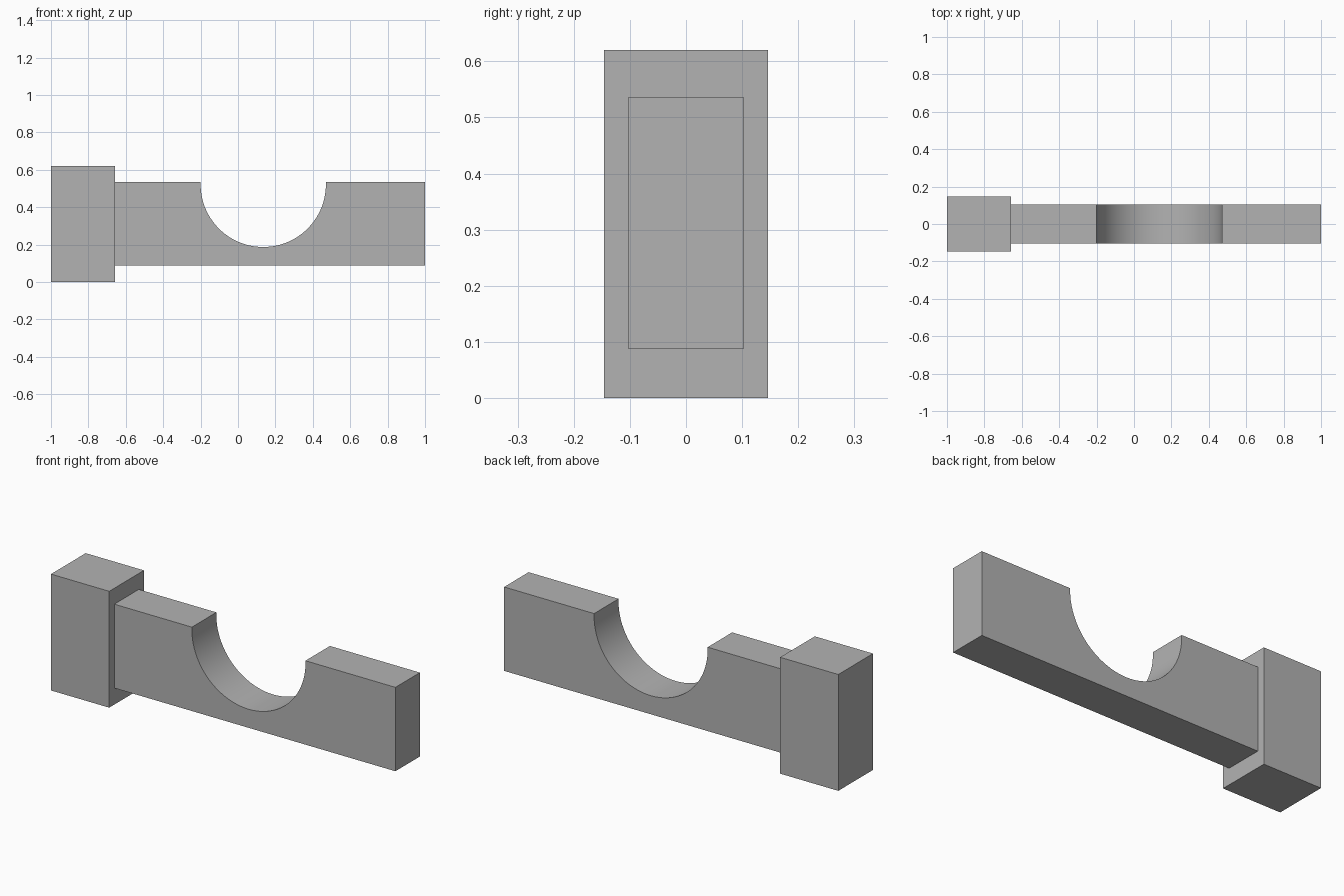
import bpy
import bmesh
from math import asin, cos, sin, pi, radians

cube = bpy.data.objects.get("Cube")
if cube:
    bpy.data.objects.remove(cube, do_unlink=True)

grey = bpy.data.materials.new("plain_grey")
grey.use_nodes = True
colour = (0.45, 0.45, 0.45, 1)
grey.diffuse_color = colour
grey.node_tree.nodes["Principled BSDF"].inputs["Base Color"].default_value = colour


def extrude_profile(name, outline, half_depth):
    """Make a solid from an x-z outline, centred on y = 0."""
    bm = bmesh.new()
    face = bm.faces.new([bm.verts.new((x, -half_depth, z)) for x, z in outline])
    new = bmesh.ops.extrude_face_region(bm, geom=[face])["geom"]
    verts = [v for v in new if isinstance(v, bmesh.types.BMVert)]
    bmesh.ops.translate(bm, verts=verts, vec=(0, 2 * half_depth, 0))
    bmesh.ops.recalc_face_normals(bm, faces=bm.faces[:])
    mesh = bpy.data.meshes.new(name)
    bm.to_mesh(mesh)
    bm.free()
    mesh.materials.append(grey)
    obj = bpy.data.objects.new(name, mesh)
    bpy.context.collection.objects.link(obj)
    return obj


# Head block
left, shoulder, right = -1, -0.657, 1
extrude_profile("head_block", [(left, 0), (shoulder, 0), (shoulder, 0.62), (left, 0.62)], 0.146)

# Bar with a round notch in its top edge
bottom, top = 0.088, 0.535
cx, cz, radius, steps = 0.135, 0.522, 0.335, 48
rise = asin((top - cz) / radius)
notch = []
for i in range(steps + 1):
    a = rise - (pi + 2 * rise) * i / steps
    notch.append((cx + radius * cos(a), cz + radius * sin(a)))
bar = extrude_profile(
    "notched_bar",
    [(shoulder, bottom), (right, bottom), (right, top)] + notch + [(shoulder, top)],
    0.103,
)

# Smooth the notch, keep the corners sharp
bpy.ops.object.select_all(action="DESELECT")
bar.select_set(True)
bpy.context.view_layer.objects.active = bar
bpy.ops.object.shade_smooth_by_angle(angle=radians(30))
